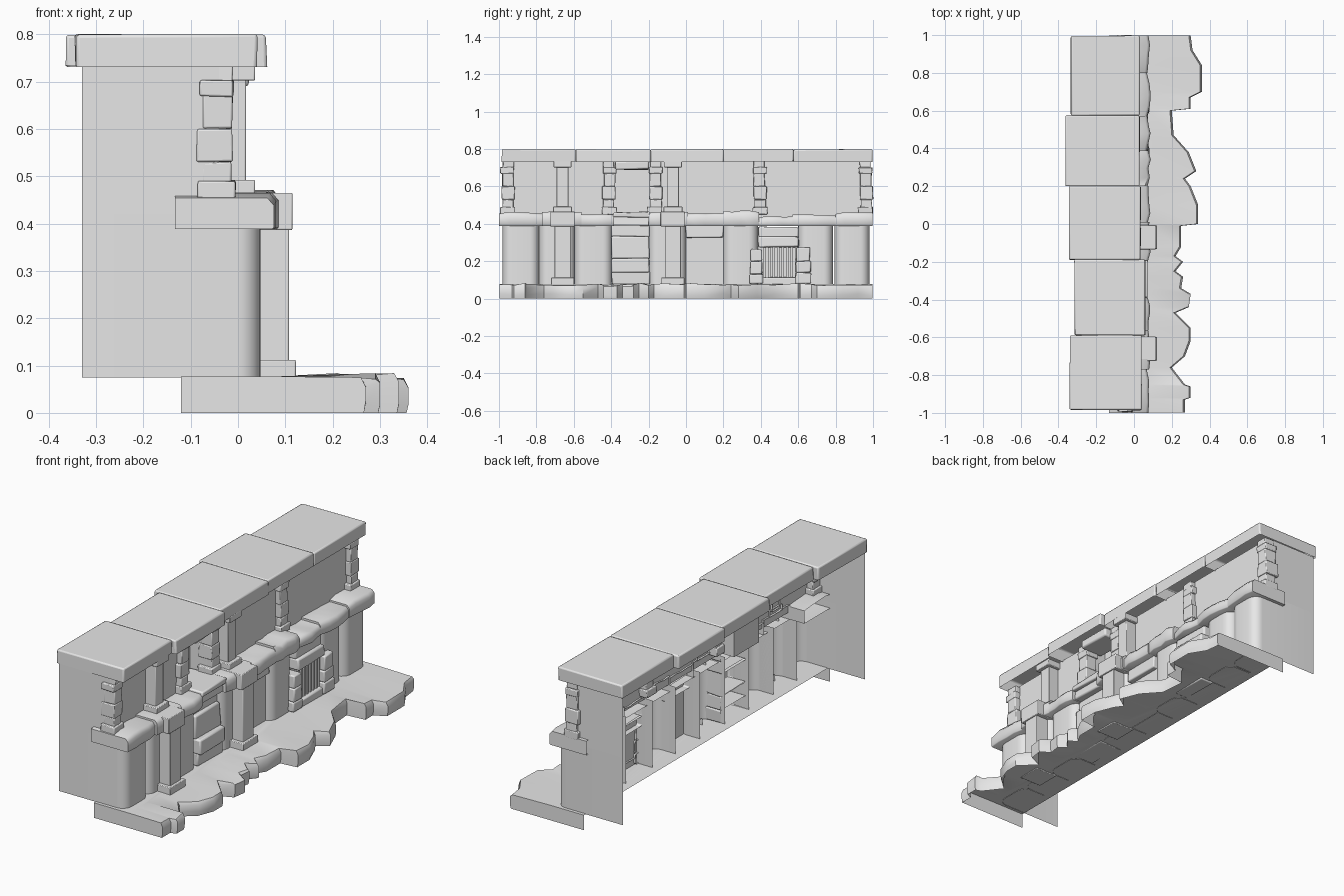
import bpy, bmesh, math, random
from mathutils import Vector

random.seed(4)
old = bpy.data.objects.get("Cube")
if old:
    bpy.data.objects.remove(old, do_unlink=True)

stone = bpy.data.materials.new("plain grey stone")
stone.use_nodes = True
GREY = (0.8, 0.8, 0.8, 1)
stone.diffuse_color = GREY
stone.node_tree.nodes["Principled BSDF"].inputs["Base Color"].default_value = GREY


def finish(name, bm, bevel=0, angle=35):
    mesh = bpy.data.meshes.new(name)
    bm.to_mesh(mesh)
    bm.free()
    mesh.materials.append(stone)
    ob = bpy.data.objects.new(name, mesh)
    bpy.context.collection.objects.link(ob)
    if bevel:
        mod = ob.modifiers.new("soft edges", "BEVEL")
        mod.width = bevel
        mod.segments = 2
        mod.limit_method = "ANGLE"
    bpy.ops.object.select_all(action="DESELECT")
    ob.select_set(True)
    bpy.context.view_layer.objects.active = ob
    bpy.ops.object.shade_smooth_by_angle(angle=math.radians(angle))
    return ob


def block(name, x, y, z, rough=0, bevel=0, hidden=None):
    """Box between three ranges; the side facing 'hidden' is left open."""
    bm = bmesh.new()
    bmesh.ops.create_cube(bm, size=1)
    if hidden:
        bm.normal_update()
        gone = [f for f in bm.faces if f.normal.dot(Vector(hidden)) > 0.9]
        bmesh.ops.delete(bm, geom=gone, context="FACES_ONLY")
    for v in bm.verts:
        v.co = Vector(r[0] + (c + 0.5) * (r[1] - r[0]) for r, c in zip((x, y, z), v.co))
        v.co += Vector(random.uniform(-rough, rough) for _ in range(3))
    return finish(name, bm, bevel)


BACK, BELOW = (-1, 0, 0), (0, 0, -1)


def ledge_stone(x, y, z, cuts=4):
    """Long stone with an undulating top and front, open at the back."""
    bm = bmesh.new()
    rings = []
    for i in range(cuts + 1):
        end = 0.008 if i in (0, cuts) else 0
        front = x[1] - end + random.uniform(-0.008, 0.006)
        top = z[1] - end * 0.3 + random.uniform(-0.006, 0.003)
        yy = y[0] + i / cuts * (y[1] - y[0])
        ring = [(x[0], z[0]), (x[0], top), (front - 0.014, top),
                (front, top - 0.016), (front, z[0] + 0.004), (front - 0.004, z[0])]
        rings.append([bm.verts.new((a, yy, b)) for a, b in ring])
    for r, s in zip(rings, rings[1:]):
        for i in range(1, len(r)):
            j = (i + 1) % len(r)
            bm.faces.new((r[i], r[j], s[j], s[i]))
    bm.faces.new(rings[0])
    bm.faces.new(rings[-1])
    bmesh.ops.recalc_face_normals(bm, faces=bm.faces)
    return finish("ledge_stone", bm, angle=50)


def sheet(name, path, z):
    """Thin upright wall following a plan path."""
    bm = bmesh.new()
    low = [bm.verts.new((a, b, z[0])) for a, b in path]
    high = [bm.verts.new((a, b, z[1])) for a, b in path]
    for i in range(len(path) - 1):
        bm.faces.new((low[i], low[i + 1], high[i + 1], high[i]))
    return finish(name, bm)


def rounded_wall(y0, y1, front, back0, back1, r=0.05):
    arc = [math.radians(a) for a in range(0, 91, 15)]
    path = [(back0, y0)]
    path += [(front - r + r * math.sin(a), y0 + r - r * math.cos(a)) for a in arc]
    path += [(front - r + r * math.cos(a), y1 - r + r * math.sin(a)) for a in arc]
    path.append((back1, y1))
    sheet("lower_wall_bay", path, (0.075, 0.42))


# Rocky base: a top sheet with an uneven skirt, open behind and below
outline = [(-1, .27), (-.93, .27), (-.92, .3), (-.86, .3), (-.85, .27), (-.76, .2),
           (-.7, .27), (-.62, .3), (-.55, .3), (-.47, .22), (-.44, .29), (-.37, .3),
           (-.34, .25), (-.28, .26), (-.25, .22), (-.2, .26), (-.17, .22), (-.12, .25),
           (-.01, .25), (0, .34), (.1, .34), (.2, .3), (.24, .27), (.28, .33),
           (.38, .29), (.47, .21), (.6, .2), (.61, .3), (.67, .3), (.7, .36),
           (.84, .36), (.92, .31), (1, .3)]
bm = bmesh.new()
layers = []
for z, inset in ((0, 0.004), (0.02, 0), (0.06, 0), (0.077, 0.01)):
    row = [(-0.12, -1)] + [(x - inset, y) for y, x in outline] + [(-0.12, 1)]
    wobble = 0.007 if z else 0
    layers.append([bm.verts.new((x, max(-.997, min(.997, y)),
                                 z + (random.uniform(-wobble, wobble) if x > 0 else 0)))
                   for x, y in row])
for a, b in zip(layers, layers[1:]):
    for i in range(len(a) - 1):
        bm.faces.new((a[i], a[i + 1], b[i + 1], b[i]))
top = layers[-1]
inner = [bm.verts.new((0.08, v.co.y, 0.077)) for v in top[1:-1]]
for i in range(len(inner) - 1):
    bm.faces.new((top[i + 1], top[i + 2], inner[i + 1], inner[i]))
bm.faces.new([top[0]] + inner + [top[-1]])
bm.faces.new((top[0], top[1], inner[0]))
bm.faces.new((top[-1], inner[-1], top[-2]))
bmesh.ops.recalc_face_normals(bm, faces=bm.faces)
finish("rocky_base", bm, angle=40)

# Roof slabs, open underneath
for y0, y1, x0, x1 in ((-.985, -.59, -.34, .04), (-.59, -.19, -.315, .06),
                       (-.19, .2, -.345, .035), (.2, .575, -.362, .03),
                       (.575, .995, -.335, .03)):
    block("roof_slab", (x0, x1), (y0, y1), (0.732, 0.799), 0.002, 0.007, BELOW)

# End walls and the set-back upper wall, left open at the niche
for side in (-1, 1):
    sheet("upper_end_wall", [(-.33, side * .98), (-.04, side * .98)], (0.42, 0.74))
for a, b in ((-.98, -.39), (-.19, .98)):
    sheet("upper_wall", [(-.04, a), (-.04, b)], (0.42, 0.74))
sheet("niche_back", [(-.04, -.39), (-.14, -.39), (-.14, -.19), (-.04, -.19)], (0.44, 0.74))

# Rounded lower wall bays
for y0, y1 in ((-.98, -.785), (-.785, -.595), (-.595, -.395), (-.2, 0),
               (.2, .385), (.6, .785), (.795, .98)):
    rounded_wall(y0, y1, 0.048, -.33 if y0 < -.9 else -.08, -.33 if y1 > .9 else -.08)
sheet("recessed_panel", [(0.015, 0), (0.015, .2)], (0.075, 0.4))
block("recess_lintel", (-.02, .04), (0, .2), (0.325, 0.395), 0.003, 0.006, BACK)

# Ledge stones, deeper at both ends
for y0, y1, height, back in ((-1, -.77, .462, -.133), (-.77, -.56, .464, -.05),
                             (-.56, -.385, .45, -.05), (-.2, .01, .464, -.05),
                             (.01, .2, .46, -.05), (.2, .39, .468, -.05),
                             (.39, .57, .44, -.05), (.57, .8, .452, -.05),
                             (.8, .998, .46, -.133)):
    ledge_stone((back, .083), (y0, y1), (0.388, height))
block("niche_sill", (-.13, .07), (-.39, -.19), (0.437, 0.462), 0.004, 0.006, BACK)
block("niche_lintel", (-.1, .02), (-.38, -.2), (0.69, 0.733), 0.004, 0.008, BACK)

# Two pilasters, each with lower and upper parts
for y in (-.66, -.07):
    for name, half, x0, x1, z0, z1 in (
            ("pilaster_foot", .062, 0, .122, .072, .112),
            ("pilaster_shaft", .043, 0, .108, .1, .4),
            ("pilaster_cap", .065, -.02, .115, .386, .465),
            ("upper_foot", .05, -.05, .036, .46, .492),
            ("upper_shaft", .032, -.05, .017, .48, .71),
            ("upper_cap", .048, -.05, .036, .702, .735)):
        block(name, (x0, x1), (y - half, y + half), (z0, z1), 0, 0.003, BACK)

# Columns of stacked uneven stones
for y in (-.955, -.41, -.165, .395, .962):
    for z0, z1, half, x0, x1 in ((.45, .49, .04, -.085, -.005), (.485, .53, .03, -.075, -.013),
                                 (.53, .6, .035, -.088, -.012), (.6, .67, .03, -.076, -.012),
                                 (.668, .703, .036, -.08, -.01), (.7, .735, .029, -.07, -.012)):
        shift = random.uniform(-.005, .005)
        block("column_stone", (x0, x1), (y + shift - half, y + shift + half), (z0, z1), 0.002, 0.004)

# Stacked slabs filling the lower opening
for z0, z1, front in ((.075, .142, .05), (.14, .215, .065), (.21, .335, .04),
                      (.33, .395, .02), (.39, .44, .055)):
    block("stacked_slab", (-.06, front), (-.4, -.195), (z0, z1), 0.004, 0.008, BACK)

# Barred vent with stone surround
for z0, z1, front in ((.275, .33, .075), (.328, .385, .055)):
    block("vent_lintel", (-.02, front), (.385, .602), (z0, z1), 0.004, 0.008, BACK)
for y, heights in ((.375, (.08, .13, .2, .265)), (.627, (.08, .14, .2, .275))):
    for z0, z1 in zip(heights, heights[1:]):
        half = random.uniform(.03, .042)
        block("vent_side_stone", (0, .08), (y - half, y + half), (z0, z1), 0.003, 0.006, BACK)
block("vent_sill", (0, .07), (.4, .6), (.072, .115), 0.003, 0.006, BACK)
sheet("vent_back", [(0.01, .385), (0.01, .6)], (0.075, 0.3))
for i in range(8):
    y = .415 + i * .024
    block("vent_bar", (.04, .052), (y, y + .012), (.11, .28))
